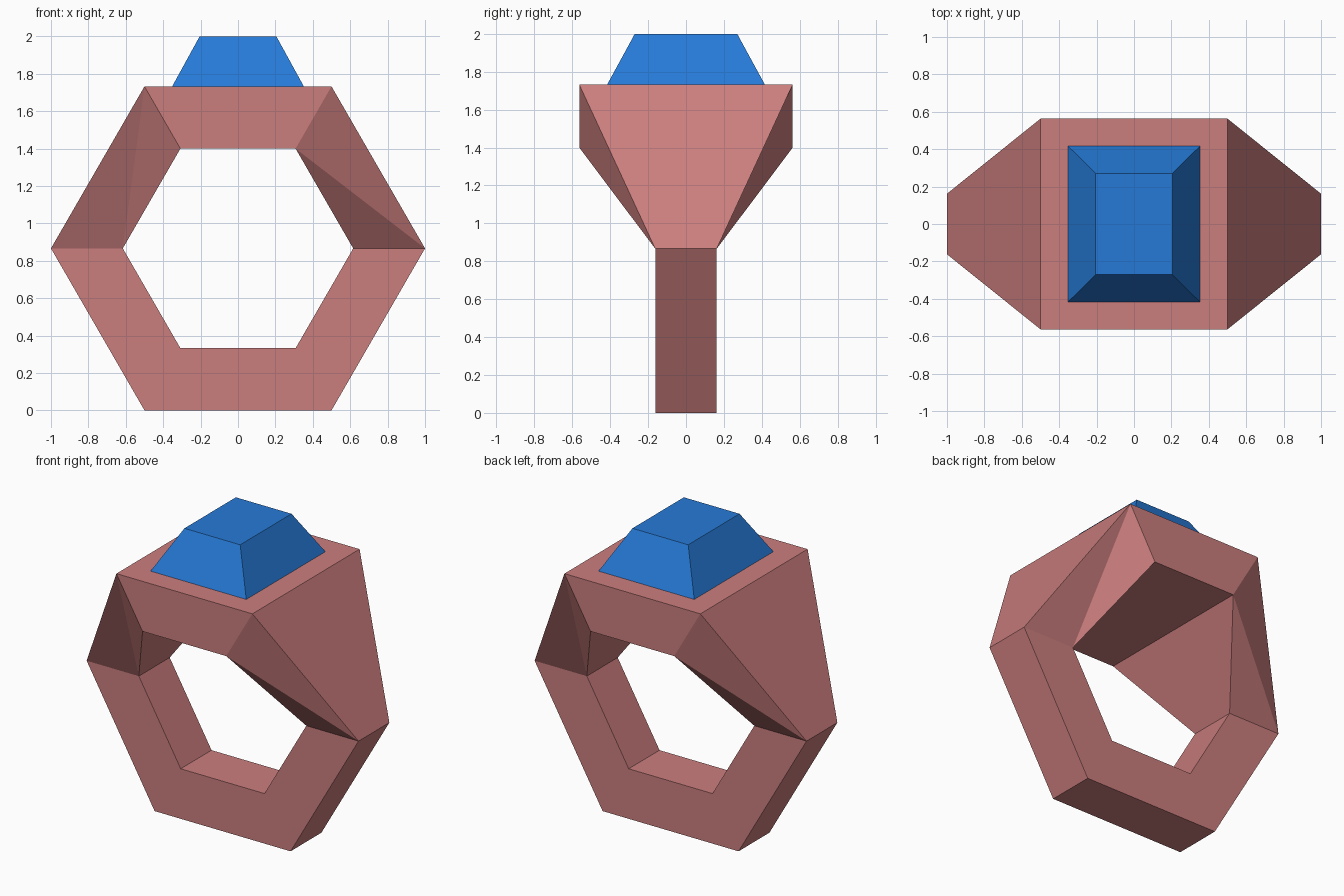
import bpy
import bmesh
from math import cos, sin, radians

cube = bpy.data.objects.get("Cube")
if cube:
    bpy.data.objects.remove(cube, do_unlink=True)


def make_material(name, rgb):
    mat = bpy.data.materials.new(name)
    mat.use_nodes = True
    color = (*rgb, 1.0)
    mat.diffuse_color = color
    mat.node_tree.nodes["Principled BSDF"].inputs["Base Color"].default_value = color
    return mat


def finish(bm, name, mat):
    bmesh.ops.recalc_face_normals(bm, faces=bm.faces[:])
    mesh = bpy.data.meshes.new(name)
    bm.to_mesh(mesh)
    bm.free()
    mesh.materials.append(mat)
    obj = bpy.data.objects.new(name, mesh)
    bpy.context.collection.objects.link(obj)
    return obj


rose_metal = make_material("rose metal", (0.6, 0.207, 0.207))
blue_stone = make_material("blue stone", (0.019, 0.195, 0.68))

SIDES = 6
OUTER, INNER = 1.0, 0.616
CENTER_Z = OUTER * sin(radians(60))
TOP_Z = 2 * CENTER_Z

# Six-sided band: narrow all round, flared at the two upper corners
bm = bmesh.new()
corners = []
for i in range(SIDES):
    a = radians(60 * i)
    half = 0.563 if i in (1, 2) else 0.162
    corners.append({
        (kind, side): bm.verts.new((r * cos(a), side * half, CENTER_Z + r * sin(a)))
        for kind, r in (("out", OUTER), ("in", INNER))
        for side in (-1, 1)
    })

for i in range(SIDES):
    p, q = corners[i], corners[(i + 1) % SIDES]
    # Outer and inner walls
    for kind in ("out", "in"):
        bm.faces.new((p[kind, -1], q[kind, -1], q[kind, 1], p[kind, 1]))
    # Front and back walls, folded along a diagonal where they twist
    for side, first, second in ((-1, "out", "in"), (1, "in", "out")):
        a, b = p[first, side], p[second, side]
        c, d = q[second, side], q[first, side]
        if i in (0, 2):
            bm.faces.new((a, b, c))
            bm.faces.new((a, c, d))
        else:
            bm.faces.new((a, b, c, d))
finish(bm, "ring_band", rose_metal)

# Cut gem: rectangular frustum sitting on the flat top
bm = bmesh.new()
bmesh.ops.create_cube(bm, size=2)
for v in bm.verts:
    upper = v.co.z > 0
    v.co.x *= 0.205 if upper else 0.352
    v.co.y *= 0.27 if upper else 0.416
    v.co.z = 2.0 if upper else TOP_Z
finish(bm, "gem", blue_stone)
